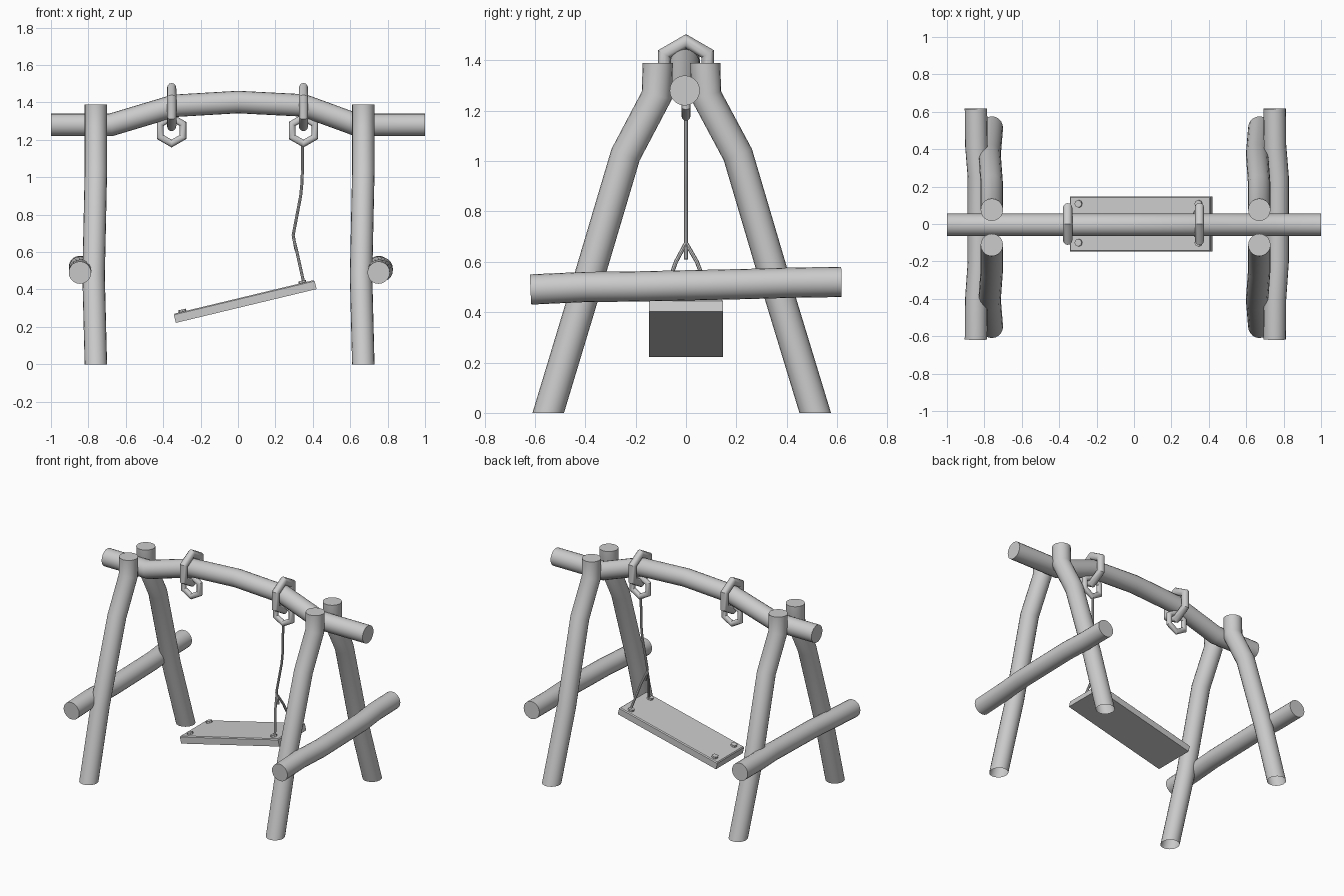
import bpy, bmesh, math
from mathutils import Vector, Matrix

if "Cube" in bpy.data.objects:
    bpy.data.objects.remove(bpy.data.objects["Cube"])


def finish(bm, name):
    bmesh.ops.recalc_face_normals(bm, faces=bm.faces)
    mesh = bpy.data.meshes.new(name)
    bm.to_mesh(mesh)
    bm.free()
    ob = bpy.data.objects.new(name, mesh)
    bpy.context.collection.objects.link(ob)
    bpy.ops.object.select_all(action='DESELECT')
    ob.select_set(True)
    bpy.context.view_layer.objects.active = ob
    bpy.ops.object.shade_smooth_by_angle(angle=math.radians(35))
    return ob


def pole(name, path, radius, ref, sides=20, closed=False, flat_ends=False, cap_start=True):
    """Round tube along a bent path; rings sit on the mitre planes."""
    pts = [Vector(p) for p in path]
    n = len(pts)
    bm = bmesh.new()
    rings = []
    for i, p in enumerate(pts):
        a = (p - pts[i - 1]).normalized() if i or closed else None
        b = (pts[(i + 1) % n] - p).normalized() if i < n - 1 or closed else None
        a, b = a or b, b or a
        normal = (a + b).normalized()
        if flat_ends and i in (0, n - 1):
            normal = Vector((0, 0, 1))
        # circle around the incoming direction, slid onto the mitre plane
        u = (Vector(ref) - a * a.dot(Vector(ref))).normalized()
        v = a.cross(u)
        ring = []
        for k in range(sides):
            t = math.tau * k / sides
            off = (u * math.cos(t) + v * math.sin(t)) * radius
            off -= a * (off.dot(normal) / a.dot(normal))
            ring.append(bm.verts.new(p + off))
        rings.append(ring)
    for i in range(n if closed else n - 1):
        r, s = rings[i], rings[(i + 1) % n]
        for k in range(sides):
            j = (k + 1) % sides
            bm.faces.new((r[k], r[j], s[j], s[k]))
    if not closed:
        bm.faces.new(rings[-1])
        if cap_start:
            bm.faces.new(rings[0])
    return finish(bm, name)


def hex_ring(name, centre, major, minor, across):
    """Six-sided link standing upright, spread along the given axis."""
    c, across = Vector(centre), Vector(across)
    path = [c + (across * math.sin(i * math.pi / 3) + Vector((0, 0, math.cos(i * math.pi / 3)))) * major
            for i in range(6)]
    return pole(name, path, minor, across.cross(Vector((0, 0, 1))), sides=12, closed=True)


# top beam
pole("top_beam", [(-1, -.005, 1.28), (-.68, -.005, 1.28), (-.34, -.005, 1.382), (0, -.005, 1.402),
                  (.35, -.005, 1.384), (.635, -.005, 1.28), (1, -.005, 1.28)], .06, (0, 1, 0))

# four bent legs, open at the foot
for side, x, s in (("left", -.76, 1), ("right", .67, 1)):
    pole(f"{side}_front_leg", [(x, -.547, 0), (x - .012 * s, -.405, .47), (x, -.24, 1.025),
                               (x, -.116, 1.26), (x, -.112, 1.39)],
         .06, (1, 0, 0), flat_ends=True, cap_start=False)
    pole(f"{side}_back_leg", [(x, .513, 0), (x - .012 * s, .37, .47), (x, .206, 1.025),
                              (x, .08, 1.26), (x, .076, 1.39)],
         .06, (1, 0, 0), flat_ends=True, cap_start=False)

# side braces
for side, x in (("left", -.845), ("right", .752)):
    pole(f"{side}_brace", [(x, -.617, .49), (x + .002, -.4, .5), (x + .016, -.2, .502),
                           (x + .016, .25, .512), (x + .002, .42, .517), (x, .617, .52)], .06, (1, 0, 0))

# hanging links
for side, x in (("left", -.355), ("right", .35)):
    hex_ring(f"{side}_beam_ring", (x, 0, 1.375), .1, .025, (0, 1, 0))
    hex_ring(f"{side}_rope_ring", (x, 0, 1.25), .07, .018, (1, 0, 0))

# surviving rope with its fork
pole("rope", [(.346, 0, 1.18), (.343, 0, .98), (.335, 0, .9), (.295, 0, .69), (.31, 0, .61)],
     .008, (0, 1, 0), sides=8)
for side, y in (("front", -.1), ("back", .108)):
    pole(f"{side}_rope_fork", [(.297, 0, .675), (.315, y * .4, .6), (.353, y, .43)], .008, (1, 0, 0), sides=8)

# tilted seat with softened top edges
tilt = Matrix.Translation((.038, 0, .336)) @ Matrix.Rotation(-math.radians(13.5), 4, 'Y')
bm = bmesh.new()
bmesh.ops.create_cube(bm, size=1, matrix=Matrix.Diagonal((.774, .294, .05, 1)))
top = [e for e in bm.edges if all(v.co.z > 0 for v in e.verts)]
bmesh.ops.bevel(bm, geom=top, offset=.006, segments=1, affect='EDGES')
bm.transform(tilt)
finish(bm, "seat")

# seat bolts
for end, x in (("left", -.338), ("right", .322)):
    for side, y in (("front", -.1), ("back", .108)):
        bm = bmesh.new()
        bmesh.ops.create_cone(bm, cap_ends=True, segments=8, radius1=.022, radius2=.02, depth=.02,
                              matrix=tilt @ Matrix.Translation((x, y, .027)))
        finish(bm, f"{end}_{side}_bolt")
